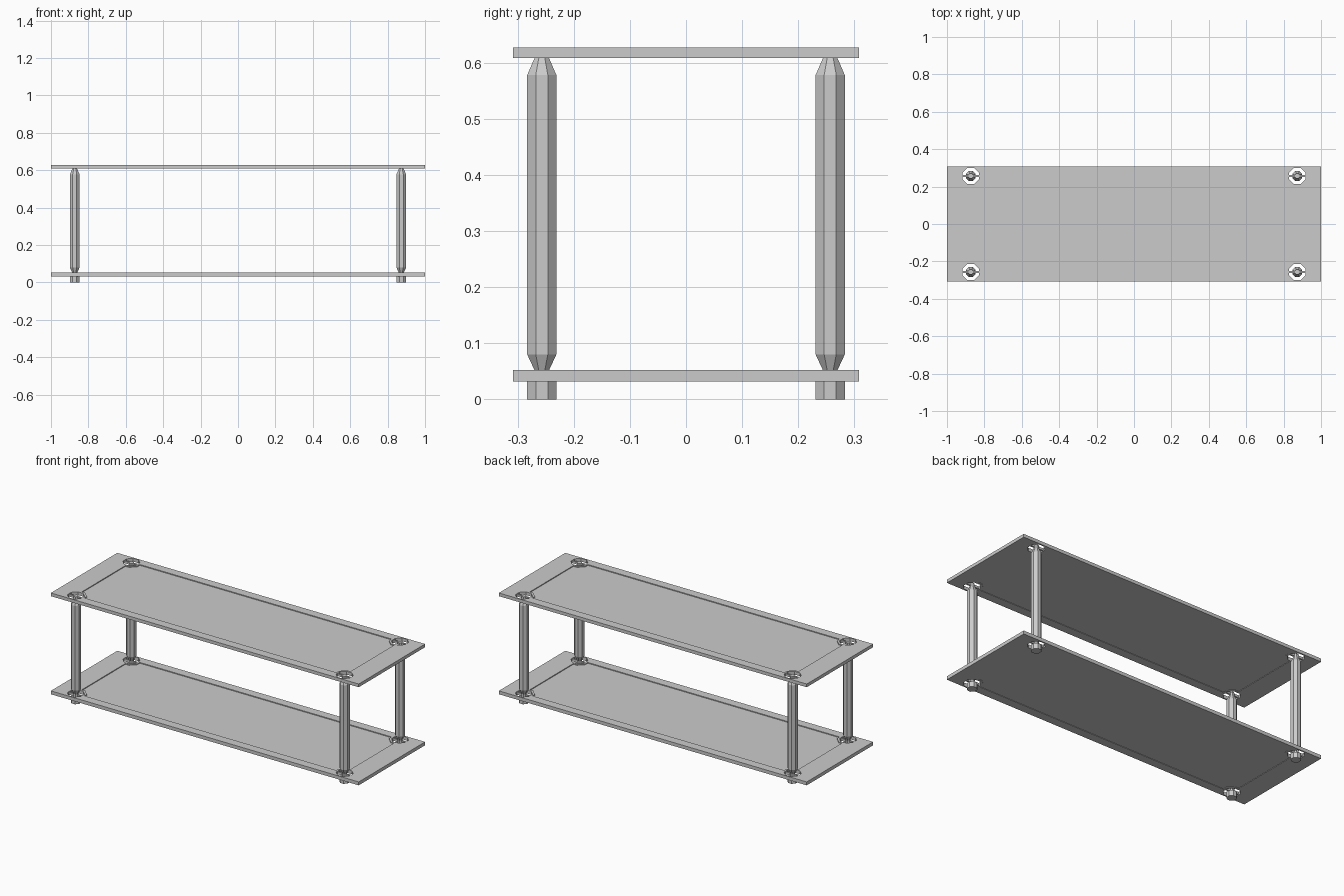
import bpy, bmesh, math

if "Cube" in bpy.data.objects:
    bpy.data.objects.remove(bpy.data.objects["Cube"])

PX, PY = 0.873, 0.257          # post positions
K = 1 / math.cos(math.pi / 8)  # flat-to-corner factor of an octagon
CORNERS = [(PX, PY), (-PX, PY), (-PX, -PY), (PX, -PY)]


def obj_from_bm(name, bm):
    bmesh.ops.recalc_face_normals(bm, faces=bm.faces)
    me = bpy.data.meshes.new(name)
    bm.to_mesh(me)
    bm.free()
    ob = bpy.data.objects.new(name, me)
    bpy.context.collection.objects.link(ob)
    return ob


def octagon(r, cx=0, cy=0):
    return [(cx + r * K * math.cos(math.pi * (i + .5) / 4),
             cy + r * K * math.sin(math.pi * (i + .5) / 4)) for i in range(8)]


def add_prism(bm, pts, z0, z1):
    f = bm.faces.new([bm.verts.new((x, y, z0)) for x, y in pts])
    ext = bmesh.ops.extrude_face_region(bm, geom=[f], use_keep_orig=True)
    vs = [v for v in ext["geom"] if isinstance(v, bmesh.types.BMVert)]
    bmesh.ops.translate(bm, verts=vs, vec=(0, 0, z1 - z0))


def rect(x0, x1, y0, y1):
    return [(x0, y0), (x1, y0), (x1, y1), (x0, y1)]


def recess_outline(r=0.055):
    # rectangle between the posts with its corners notched around them
    pts = []
    for i, (cx, cy) in enumerate(CORNERS):
        start = math.pi * (1.5 - 0.0) + i * math.pi / 2
        for a in (0, 22.5, 67.5, 90):
            t = start - math.radians(a)
            d = r if a in (0, 90) else r * K
            pts.append((cx + d * math.cos(t), cy + d * math.sin(t)))
    # each notch runs clockwise about its corner; reorder for a ccw outline
    out = []
    for i in range(4):
        seg = pts[i * 4:i * 4 + 4]
        out += seg
    return out


def make_shelf(name, z0, z1, depth):
    bm = bmesh.new()
    add_prism(bm, rect(-1, 1, -0.308, 0.308), z0, z1)
    shelf = obj_from_bm(name, bm)
    # shallow panel recesses and post holes
    bm = bmesh.new()
    add_prism(bm, recess_outline(), z1 - depth, z1 + 0.02)
    add_prism(bm, recess_outline(), z0 - 0.02, z0 + depth * 0.5)
    for x, y in CORNERS:
        add_prism(bm, octagon(0.043, x, y), z0 - 0.02, z1 + 0.02)
    cutter = obj_from_bm(name + "_cutter", bm)
    cutter.hide_render = True
    mod = shelf.modifiers.new("cut", 'BOOLEAN')
    mod.operation, mod.solver, mod.object = 'DIFFERENCE', 'EXACT', cutter
    bpy.context.view_layer.objects.active = shelf
    bpy.ops.object.modifier_apply(modifier="cut")
    bpy.data.objects.remove(cutter)
    # bars bridging each hole and holding the post
    bm = bmesh.new()
    for x, y in CORNERS:
        add_prism(bm, rect(x - 0.045, x + 0.045, y - 0.005, y + 0.005),
                  z0 + 0.003, z1 - 0.003)
    obj_from_bm(name + "_bridges", bm)


make_shelf("lower_shelf", 0.032, 0.052, 0.005)
make_shelf("upper_shelf", 0.608, 0.627, 0.005)

# octagonal posts with foot, necks through the shelves and tapered ends
PROFILE = [(0.026, 0), (0.026, 0.032), (0.013, 0.032), (0.013, 0.052),
           (0.026, 0.08), (0.026, 0.578), (0.013, 0.608), (0.013, 0.625)]
bm = bmesh.new()
rings = [[bm.verts.new((x, y, z)) for x, y in octagon(r)] for r, z in PROFILE]
for a, b in zip(rings, rings[1:]):
    for i in range(8):
        j = (i + 1) % 8
        bm.faces.new((a[i], a[j], b[j], b[i]))
bm.faces.new(rings[0])
bm.faces.new(rings[-1])
post = obj_from_bm("post_back_right", bm)
post.location = (PX, PY, 0)
for nm, (x, y) in zip(("back_left", "front_left", "front_right"), CORNERS[1:]):
    p = bpy.data.objects.new("post_" + nm, post.data)
    p.location = (x, y, 0)
    bpy.context.collection.objects.link(p)
